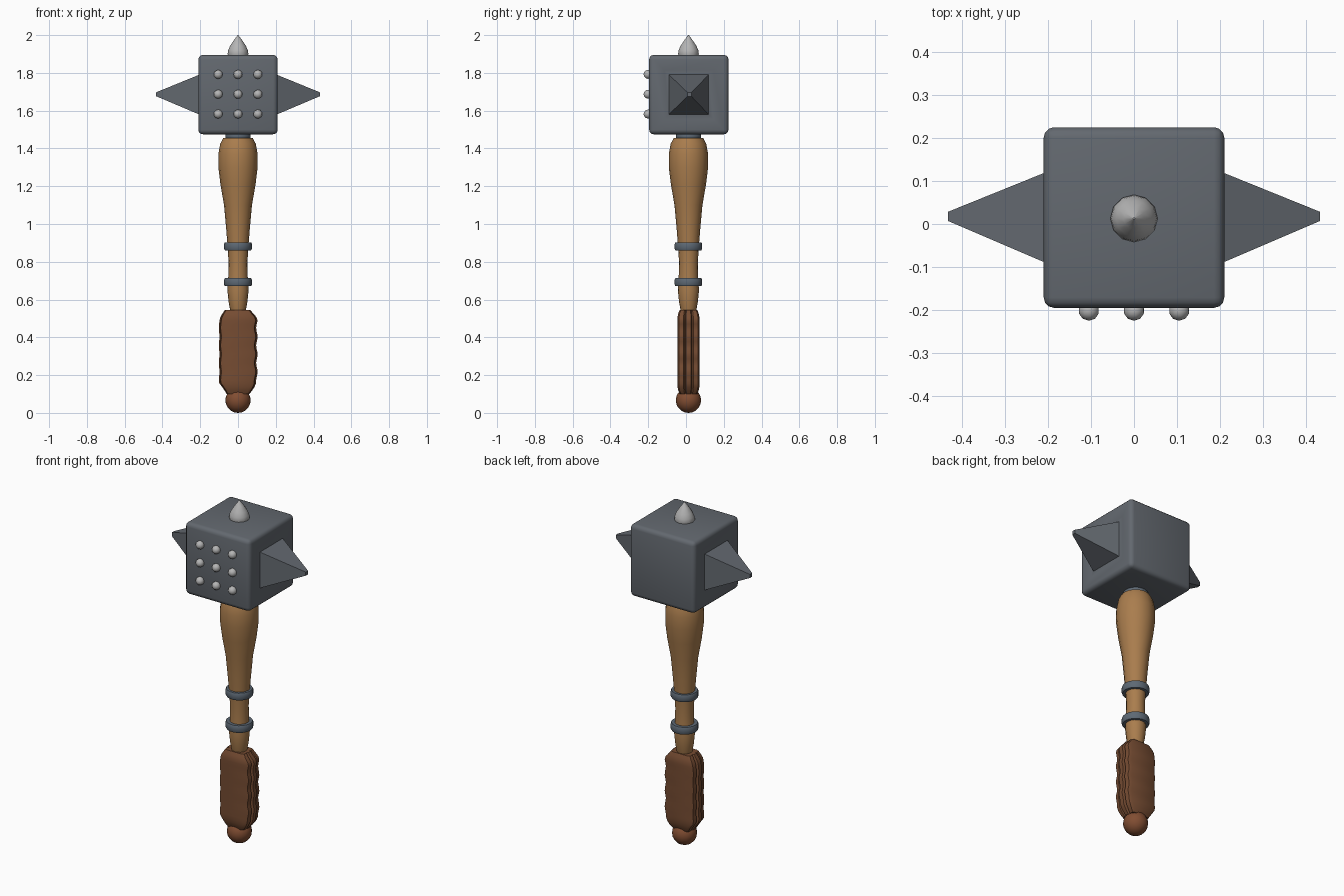
import bpy, bmesh, math
from mathutils import Matrix, Vector

if "Cube" in bpy.data.objects:
    bpy.data.objects.remove(bpy.data.objects["Cube"], do_unlink=True)

CY = 0.013  # depth of the central axis


def material(name, color):
    m = bpy.data.materials.new(name)
    m.use_nodes = True
    m.diffuse_color = (*color, 1)
    bsdf = m.node_tree.nodes["Principled BSDF"]
    bsdf.inputs["Base Color"].default_value = (*color, 1)
    bsdf.inputs["Roughness"].default_value = 0.6
    return m


IRON = material("dark iron", (0.125, 0.14, 0.16))
BAND = material("blue steel", (0.11, 0.14, 0.175))
STEEL = material("pale steel", (0.46, 0.46, 0.46))
WOOD = material("light wood", (0.40, 0.205, 0.075))
LEATHER = material("brown leather", (0.18, 0.072, 0.032))
KNOB = material("red brown wood", (0.22, 0.075, 0.032))


def finish(name, bm, mat, angle=35):
    bmesh.ops.recalc_face_normals(bm, faces=bm.faces)
    mesh = bpy.data.meshes.new(name)
    bm.to_mesh(mesh)
    bm.free()
    mesh.materials.append(mat)
    ob = bpy.data.objects.new(name, mesh)
    bpy.context.collection.objects.link(ob)
    bpy.ops.object.select_all(action="DESELECT")
    ob.select_set(True)
    bpy.context.view_layer.objects.active = ob
    bpy.ops.object.shade_smooth_by_angle(angle=math.radians(angle))
    return ob


def loft(name, rings, mat, angle=35):
    """Skin a stack of closed rings and cap both ends."""
    bm = bmesh.new()
    loops = [[bm.verts.new(p) for p in ring] for ring in rings]
    n = len(loops[0])
    for a, b in zip(loops, loops[1:]):
        for i in range(n):
            j = (i + 1) % n
            bm.faces.new((a[i], a[j], b[j], b[i]))
    bm.faces.new(loops[0])
    bm.faces.new(loops[-1])
    return finish(name, bm, mat, angle)


def turned(name, profile, mat, sides=16, angle=50):
    """Revolve (radius, height) pairs around the central axis."""
    turn = [math.tau * i / sides for i in range(sides)]
    return loft(name, [[(r * math.cos(t), CY + r * math.sin(t), z) for t in turn]
                       for r, z in profile], mat, angle)


# Hammer head: bevelled block with shallow side dents and drawn-out spikes
bm = bmesh.new()
bmesh.ops.create_cube(bm, size=0.42, matrix=Matrix.Translation((0, 0.015, 1.685)))
bmesh.ops.bevel(bm, geom=bm.edges[:], offset=0.024, segments=3,
                profile=0.5, affect="EDGES")
bm.normal_update()
for side in (-1, 1):
    face = max(bm.faces, key=lambda f: f.normal.x * side * f.calc_area())
    bmesh.ops.inset_region(bm, faces=[face], thickness=0.08, depth=-0.01)
    bmesh.ops.inset_region(bm, faces=[face], thickness=0.034, depth=0.005)
    tip = bmesh.ops.extrude_discrete_faces(bm, faces=[face])["faces"][0]
    for v in tip.verts:
        off = v.co - Vector((0, 0.018, 1.687))
        v.co = Vector((side * 0.433, 0.018 + off.y * 0.1, 1.687 + off.z * 0.1))
finish("hammer_head", bm, IRON, 40)

# Rivets on the front face
for row in (-1, 0, 1):
    for col in (-1, 0, 1):
        bm = bmesh.new()
        bmesh.ops.create_icosphere(bm, subdivisions=2, radius=0.024,
                                   matrix=Matrix.Translation((col * 0.105, -0.201, 1.687 + row * 0.105)))
        finish("rivet", bm, STEEL, 50)

# Rounded point on top of the head
turned("top_point", [(0.05, 1.885), (0.055, 1.9), (0.052, 1.92), (0.042, 1.943),
                     (0.024, 1.97), (0.002, 2.0)], STEEL, 12)

# Wooden shaft
turned("shaft", [(0.03, 0.5), (0.042, 0.545), (0.05, 0.59), (0.056, 0.65), (0.052, 0.7),
                 (0.05, 0.8), (0.055, 0.88), (0.063, 0.98), (0.074, 1.1), (0.093, 1.21),
                 (0.104, 1.3), (0.104, 1.37), (0.094, 1.425), (0.078, 1.455)], WOOD)


# Metal bands
def band(name, z, r, h):
    turned(name, [(r - 0.02, z - h), (r - 0.004, z - h), (r, z - h * 0.6), (r, z + h * 0.6),
                  (r - 0.004, z + h), (r - 0.02, z + h)], BAND, 18, 50)


band("lower_band", 0.692, 0.074, 0.021)
band("upper_band", 0.882, 0.074, 0.021)
band("neck_collar", 1.465, 0.067, 0.016)

# Wrapped grip: flat slab with a lumpy ridge down each narrow side
rings = []
for k in range(25):
    t = k / 24
    z = 0.1 + 0.445 * t
    end = min(1, 0.6 + t * 3, 0.68 + (1 - t) * 3.2)       # width rounding
    deep = 1 - 0.2 * max(0, 1 - 10 * (1 - t)) ** 2 - 0.2 * max(0, 1 - 10 * t) ** 2
    half = []
    for x, y in ((0.072, -0.058), (0.09, -0.05), (0.094, -0.026), (0.082, -0.018),
                 (0.1, -0.013), (0.1, 0.013), (0.082, 0.018), (0.094, 0.026),
                 (0.09, 0.05), (0.072, 0.058)):
        half.append((x, y))
    lump = 0.004 * math.sin(t * 30)
    right = [((x + lump * (x > 0.08)) * end, CY + y * deep, z) for x, y in half]
    left = [(-(x - lump * 0.5 * (x > 0.08)) * end, CY + y * deep, z) for x, y in reversed(half)]
    rings.append(right + left)
loft("grip", rings, LEATHER, 40)

# Pommel ball
bm = bmesh.new()
bmesh.ops.create_uvsphere(bm, u_segments=16, v_segments=10, radius=0.067,
                          matrix=Matrix.Translation((0, CY, 0.067)))
finish("pommel", bm, KNOB, 50)
